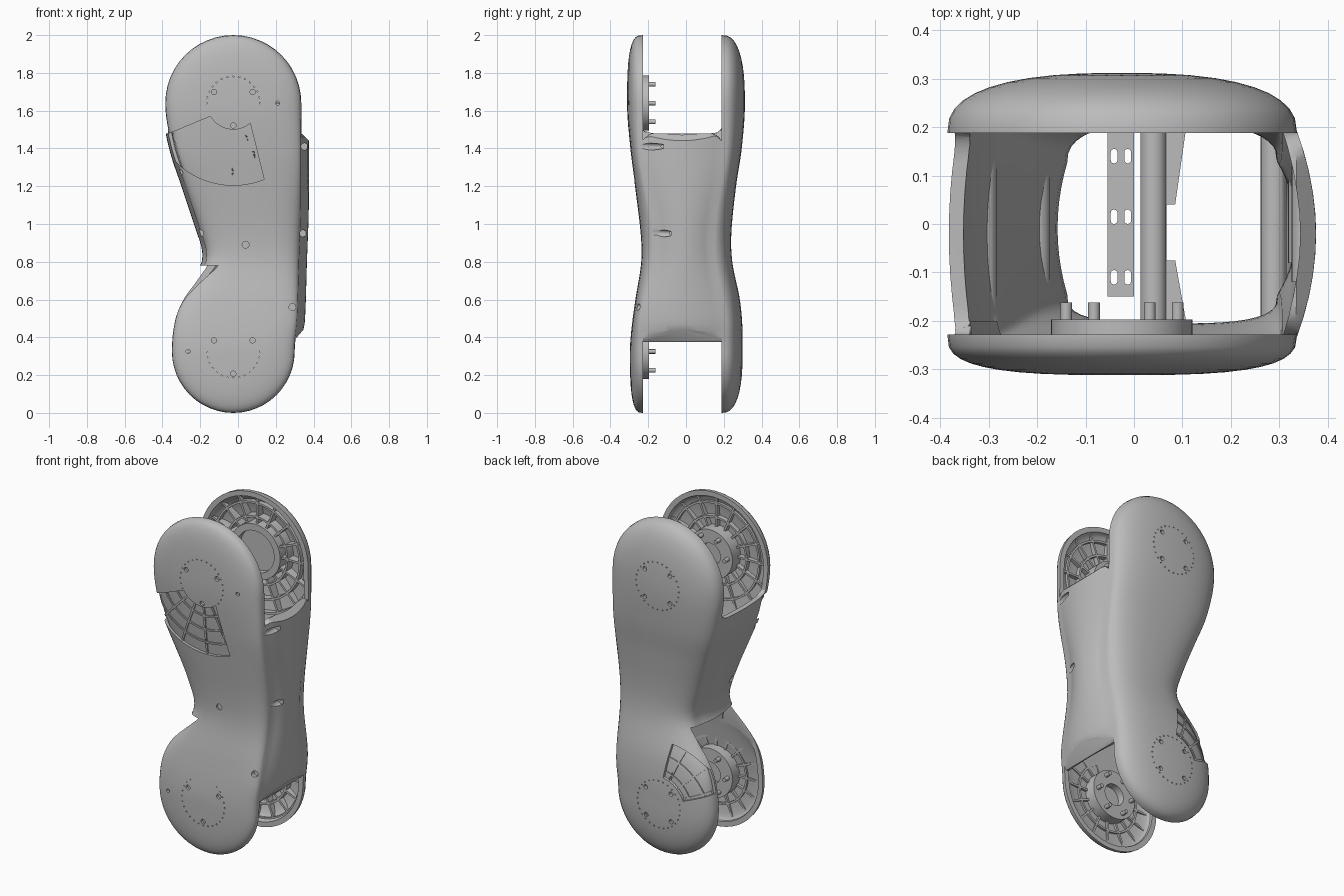
import bpy, bmesh
from math import sin, cos, pi, radians
from mathutils import Vector

cube = bpy.data.objects.get("Cube")
if cube:
    bpy.data.objects.remove(cube, do_unlink=True)

grey = bpy.data.materials.new("shell grey")
grey.use_nodes = True
COLOUR = (0.5, 0.5, 0.5, 1)
grey.diffuse_color = COLOUR
grey.node_tree.nodes["Principled BSDF"].inputs["Base Color"].default_value = COLOUR

# Lobe centres and radii, and the y planes of the fork openings
CX = -0.025
LOW, LOW_R, TOP, TOP_R = 0.325, 0.325, 1.64, 0.36
FRONT, BACK = -0.228, 0.188

# Height-driven profiles: (z, value)
RIGHT = [(LOW, 0.30), (0.5, 0.315), (0.8, 0.325), (1.1, 0.335), (TOP, 0.335)]
LEFT = [(LOW, -0.35), (0.5, -0.33), (0.6, -0.29), (0.7, -0.225), (0.8, -0.172),
        (0.87, -0.172), (0.96, -0.2), (1.2, -0.28), (1.4, -0.345), (TOP, -0.385)]
FRONT_Y = [(LOW, -0.297), (0.45, -0.288), (0.6, -0.268), (0.8, -0.237),
           (0.95, -0.24), (1.2, -0.27), (1.4, -0.295), (TOP, -0.312)]
BACK_Y = [(LOW, 0.3), (0.45, 0.299), (0.6, 0.285), (0.8, 0.245),
          (0.95, 0.24), (1.2, 0.265), (1.4, 0.295), (TOP, 0.312)]
FRONT_RIM = [(LOW, -0.23), (0.5, -0.23), (0.8, -0.15), (1.0, -0.15), (1.35, -0.23), (TOP, -0.23)]
BACK_RIM = [(LOW, 0.19), (0.5, 0.19), (0.8, 0.13), (1.0, 0.13), (1.35, 0.19), (TOP, 0.19)]


def curve(keys, z):
    """Smooth interpolation through (z, value) keys."""
    last = len(keys) - 1
    z = min(max(z, keys[0][0]), keys[last][0])
    i = max(j for j in range(last) if keys[j][0] <= z)

    def slope(j):
        if j in (0, last):
            return 0
        return (keys[j + 1][1] - keys[j - 1][1]) / (keys[j + 1][0] - keys[j - 1][0])
    (a, va), (b, vb) = keys[i], keys[i + 1]
    t, d = (z - a) / (b - a), b - a
    s = t * t * (3 - 2 * t)
    return va + (vb - va) * s + d * t * (1 - t) * ((1 - t) * slope(i) - t * slope(i + 1))


def smooth(a, b, z):
    t = min(max((z - a) / (b - a), 0), 1)
    return t * t * (3 - 2 * t)


def make(name, bm):
    bmesh.ops.recalc_face_normals(bm, faces=bm.faces)
    me = bpy.data.meshes.new(name)
    bm.to_mesh(me)
    bm.free()
    me.materials.append(grey)
    ob = bpy.data.objects.new(name, me)
    bpy.context.collection.objects.link(ob)
    return ob


def activate(ob):
    bpy.ops.object.select_all(action='DESELECT')
    ob.select_set(True)
    bpy.context.view_layer.objects.active = ob


def boolean(ob, cutter, op='DIFFERENCE'):
    mod = ob.modifiers.new("cut", 'BOOLEAN')
    mod.operation, mod.object, mod.solver = op, cutter, 'MANIFOLD'
    activate(ob)
    bpy.ops.object.modifier_apply(modifier=mod.name)
    bpy.data.objects.remove(cutter, do_unlink=True)


def prism(bm, pts, a, b, axis='Y'):
    def at(p, d):
        return bm.verts.new((p[0], d, p[1]) if axis == 'Y' else (p[0], p[1], d))
    lo, hi = [at(p, a) for p in pts], [at(p, b) for p in pts]
    bm.faces.new(lo)
    bm.faces.new(hi[::-1])
    for i in range(len(pts)):
        bm.faces.new((lo[i - 1], lo[i], hi[i], hi[i - 1]))
    return lo, hi


def arc(cx, cz, r, a, b, n):
    return [(cx + r * cos(radians(a + (b - a) * i / n)),
             cz + r * sin(radians(a + (b - a) * i / n))) for i in range(n + 1)]


def rod(bm, x, z, r, a, b, n=16):
    prism(bm, arc(x, z, r, 0, 360, n)[:-1], a, b)


def ring(bm, x, z, ro, ri, a, b, n=48):
    loops = [[bm.verts.new((px, y, pz)) for px, pz in arc(x, z, r, 0, 360, n)[:-1]]
             for r, y in ((ro, a), (ro, b), (ri, b), (ri, a))]
    for k in range(4):
        p, q = loops[k - 1], loops[k]
        for i in range(n):
            bm.faces.new((p[i - 1], p[i], q[i], q[i - 1]))


def solid(name, inset=0.0):
    """Two-lobed pillow body, shrunk by inset."""
    rows, n, m = [], 12, 36                 # rows of (left x, right x, z, spine x, spine z)
    for i in range(n):
        a = pi / 2 * (1 - i / n)
        rows.append((CX - LOW_R * cos(a), CX + LOW_R * cos(a), LOW - LOW_R * sin(a), CX, LOW))
    for i in range(m + 1):
        z = LOW + (TOP - LOW) * i / m
        l, r = curve(LEFT, z), curve(RIGHT, z)
        rows.append((l, r, z, (l + r) / 2, z))
    for i in range(1, n + 1):
        a = pi / 2 * i / n
        rows.append((CX - TOP_R * cos(a), CX + TOP_R * cos(a), TOP + TOP_R * sin(a), CX, TOP))
    sides = [(r[1], *r[2:], 0.04) for r in rows] + [(r[0], *r[2:], -0.02) for r in rows[-2:0:-1]]
    outline = []
    for x, z, sx, sz, bulge in sides:
        d = Vector((x - sx, z - sz))
        d *= 1 - inset / d.length
        bulge *= smooth(0.33, 0.46, z) * (1 - smooth(1.45, 1.64, z))
        outline.append((sx, sz, d, bulge, curve(FRONT_RIM, sz), curve(BACK_RIM, sz),
                        curve(FRONT_Y, sz) + inset, curve(BACK_Y, sz) - inset))
    steps = [pi / 2 * j / 10 for j in range(1, 10)] + [pi / 2 * 0.993]
    levels = [('front', a) for a in steps[::-1]] + [('wall', u / 5 - 1) for u in range(11)]
    levels += [('back', a) for a in steps]
    bm, rings = bmesh.new(), []
    for kind, v in levels:
        loop = []
        for sx, sz, d, bulge, f, b, f_out, b_out in outline:
            if kind == 'wall':
                y = (f + b) / 2 + v * (b - f) / 2
                x, z = sx + d.x + bulge * (1 - v * v), sz + d.y
            else:
                p, rim, out = (3, f, f_out) if kind == 'front' else (2.5, b, b_out)
                s = cos(v) ** (2 / p)
                y = rim + (out - rim) * sin(v) ** (2 / p)
                x, z = sx + d.x * s, sz + d.y * s
            loop.append(bm.verts.new((x, y, z)))
        rings.append(loop)
    for p, q in zip(rings, rings[1:]):
        for i in range(len(outline)):
            bm.faces.new((p[i - 1], p[i], q[i], q[i - 1]))
    for loop in (rings[0], rings[-1]):      # close each cap along its spine
        for k in range(len(rows) - 1):
            quad = [loop[k], loop[k + 1], loop[-k - 1], loop[-k]]
            bm.faces.new(list(dict.fromkeys(quad)))
    return make(name, bm)


def openings():
    """Fork openings at both ends, with sloped lips and rounded upper corners."""
    bm = bmesh.new()
    lo, hi = prism(bm, [(-0.6, 1.48), (0.335, 1.48), (0.385, 1.432), (0.6, 1.432),
                        (0.6, 2.1), (-0.6, 2.1)], FRONT, BACK)
    edges = [bm.edges.get((s[i], s[i + 1])) for s in (lo, hi) for i in range(3)]
    bmesh.ops.bevel(bm, geom=edges, offset=0.06, segments=6, profile=0.5, affect='EDGES')
    prism(bm, [(-0.6, 0.78), (-0.1, 0.78), (-0.05, 0.375), (0.29, 0.375), (0.35, 0.445),
               (0.6, 0.445), (0.6, -0.1), (-0.6, -0.1)], FRONT, BACK)
    return make("opening_cutter", bm)


def fans():
    """Fan-shaped recesses: front under the top lobe, back above the low lobe."""
    bm = bmesh.new()
    prism(bm, arc(CX, TOP, 0.435, -68, -155, 20) + arc(CX, TOP, 0.14, -150, -50, 16), -0.4, -0.2)
    prism(bm, arc(CX, LOW, 0.37, 100, 160, 14) + arc(CX, LOW, 0.17, 160, 100, 10), 0.2, 0.4)
    return make("fan_cutter", bm)


# Main hollow shell
shell = solid("outer_shell")
boolean(shell, solid("core", 0.03))
boolean(shell, openings())
boolean(shell, fans())

# Screw holes and dotted circles on all four lobe faces
SIDE_SCREWS = [(0.352, 1.41, -0.12), (0.345, 0.95, -0.08), (0.288, 0.56, -0.19),
               (-0.2, 0.95, -0.13), (-0.31, 1.27, -0.22), (0.04, 0.89, -0.225)]
bm = bmesh.new()
for x, z, y in SIDE_SCREWS:
    rod(bm, x, z, 0.018, -0.4, y)
for cz, front, back, small in ((TOP, -0.302, 0.298, 0.235), (LOW, -0.287, 0.286, -0.24)):
    for x, z in arc(CX, cz, 0.142, 0, 360, 28)[:-1]:
        rod(bm, x, z, 0.004, -0.4, front, 6)
        rod(bm, x, z, 0.004, back, 0.4, 6)
    for x, z in arc(CX, cz, 0.118, 30, 270, 2):
        rod(bm, x, z, 0.014, -0.4, front + 0.007)
    for x, z in arc(CX, cz, 0.118, 45, 315, 3):
        rod(bm, x, z, 0.013, back - 0.007, 0.4)
    rod(bm, CX + small, cz, 0.011, -0.4, front + 0.02)
boolean(shell, make("hole_cutter", bm))

# Recessed floors inside the fans
floor = solid("recess_floor", 0.018)
boolean(floor, fans(), 'INTERSECT')
boolean(floor, solid("core", 0.032))
boolean(floor, openings())

# Radial and ring ribs lining the lobes
parts = [shell, floor]
for label, cz, reach in (("top", TOP, 0.44), ("bottom", LOW, 0.38)):
    for side, a, b in (("front", -0.34, -0.25), ("back", 0.215, 0.34)):
        bm = bmesh.new()
        for r in (0.2, 0.285, 0.365):
            ring(bm, CX, cz, r + 0.006, r - 0.006, a, b)
        for k in range(16):
            t = k * pi / 8
            u, w = Vector((cos(t), sin(t))), Vector((-sin(t), cos(t))) * 0.006
            c = Vector((CX, cz))
            prism(bm, [c + u * 0.13 - w, c + u * reach - w, c + u * reach + w, c + u * 0.13 + w], a, b)
        ribs = make(f"{label}_{side}_ribs", bm)
        boolean(ribs, solid("core", 0.012), 'INTERSECT')
        parts.append(ribs)

    # Bearing hubs: front flange with pins, back collar with a sunken disc
    bm = bmesh.new()
    ring(bm, CX, cz, 0.146, 0.065, -0.275, -0.197)
    rod(bm, CX, cz, 0.07, -0.28, -0.24, 32)
    for x, z in arc(CX, cz, 0.115, 0, 360, 6)[:-1]:
        rod(bm, x, z, 0.012, -0.2, -0.162)
    parts.append(make(f"{label}_front_hub", bm))
    bm = bmesh.new()
    ring(bm, CX, cz, 0.165, 0.125, 0.2, 0.285)
    rod(bm, CX, cz, 0.13, 0.24, 0.28, 48)
    parts.append(make(f"{label}_back_hub", bm))

# Screw columns running from front to back inside the body
bm = bmesh.new()
for x, z, y in SIDE_SCREWS:
    rod(bm, x, z, 0.027, y, 0.3, 20)
columns = make("screw_columns", bm)
boolean(columns, solid("core", 0.012), 'INTERSECT')
parts.append(columns)

# Tapered webs beside the central column
bm = bmesh.new()
for near, far in ((0.04, 0.215), (-0.075, -0.215)):
    prism(bm, [(0.05, near), (0.085, near), (0.11, far), (0.05, far)], 0.884, 0.896, 'Z')
parts.append(make("column_webs", bm))

# Slotted cable strip across the hollow
bm = bmesh.new()
prism(bm, [(-0.055, -0.15), (0, -0.15), (0, 0.22), (-0.055, 0.22)], 0.895, 0.905, 'Z')
strip = make("cable_strip", bm)
bm = bmesh.new()
for x in (-0.041, -0.013):
    for y in (-0.11, 0.015, 0.14):
        prism(bm, arc(x, y + 0.008, 0.007, 0, 180, 6) + arc(x, y - 0.008, 0.007, 180, 360, 6), 0.85, 0.95, 'Z')
boolean(strip, make("slot_cutter", bm))
parts.append(strip)

for ob in parts:
    activate(ob)
    bpy.ops.object.shade_smooth_by_angle(angle=radians(35))
